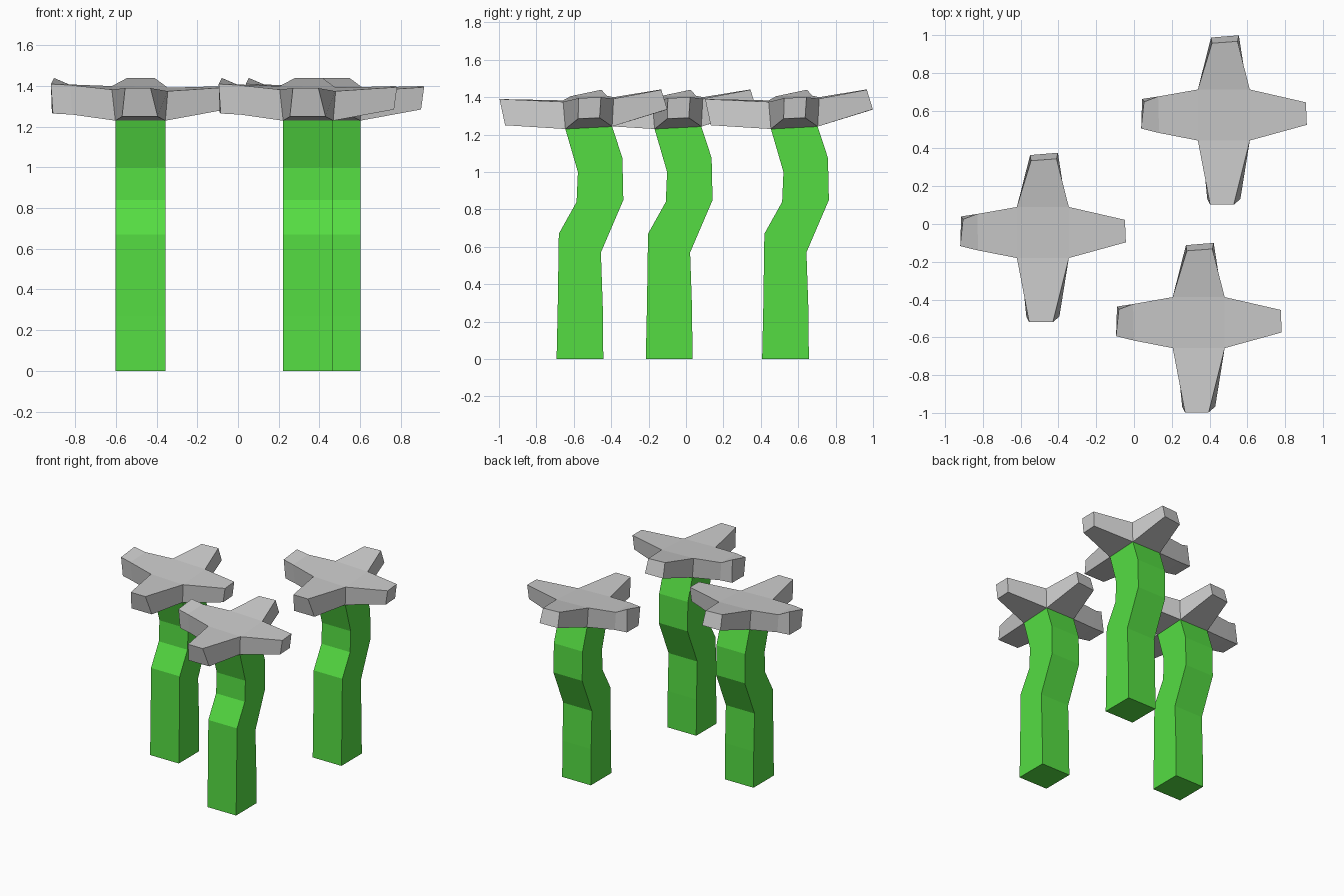
import bpy, bmesh

if "Cube" in bpy.data.objects:
    bpy.data.objects.remove(bpy.data.objects["Cube"])

green = bpy.data.materials.new("stem_green")
green.diffuse_color = (0.09, 0.72, 0.055, 1)
green.use_nodes = True
green.node_tree.nodes["Principled BSDF"].inputs["Base Color"].default_value = green.diffuse_color


def finish(name, bm, loc, mat=None):
    bmesh.ops.recalc_face_normals(bm, faces=bm.faces)
    mesh = bpy.data.meshes.new(name)
    bm.to_mesh(mesh)
    bm.free()
    if mat:
        mesh.materials.append(mat)
    obj = bpy.data.objects.new(name, mesh)
    obj.location = (*loc, 0)
    bpy.context.collection.objects.link(obj)


# Bent square stem: front (y, z), back (y, z) at each ring
RINGS = [((-.125, 0), (.125, 0)), ((-.119, .27), (.122, .28)),
         ((-.113, .67), (.112, .57)), ((-.018, .84), (.232, .85)),
         ((-.011, 1.0), (.227, 1.075)), ((-.078, 1.23), (.172, 1.243))]


def stem(name, loc):
    bm = bmesh.new()
    w = .123
    rings = [[bm.verts.new(p) for p in ((-w, *f), (w, *f), (w, *b), (-w, *b))]
             for f, b in RINGS]
    for lo, hi in zip(rings, rings[1:]):
        for i in range(4):
            j = (i + 1) % 4
            bm.faces.new((lo[i], lo[j], hi[j], hi[i]))
    bm.faces.new(rings[0])
    bm.faces.new(rings[-1])
    finish(name, bm, loc, green)


# Flower core corners, counter-clockwise from front left
CORE_TOP = [(-.14, -.09, 1.383), (.135, -.09, 1.375), (.135, .18, 1.392), (-.14, .18, 1.40)]
CORE_LOW = [(-.123, -.078, 1.23), (.123, -.078, 1.23), (.123, .172, 1.243), (-.123, .172, 1.243)]
# Petal sections (top a, top b, low b, low a), from core outward: front, right, back, left
PETALS = [
    [[(-.075, -.43, 1.39), (.05, -.43, 1.39), (.085, -.40, 1.25), (-.09, -.40, 1.25)]],
    [[(.437, -.007, 1.395), (.432, .112, 1.40), (.422, .105, 1.29), (.422, -.01, 1.285)]],
    [[(.07, .435, 1.44), (-.065, .425, 1.44), (-.07, .455, 1.33), (.077, .467, 1.335)]],
    [[(-.345, -.05, 1.405), (-.35, .143, 1.408), (-.335, .135, 1.265), (-.335, -.04, 1.26)],
     [(-.44, -.027, 1.41), (-.425, .115, 1.44), (-.435, .13, 1.27), (-.43, -.02, 1.265)]],
]


def flower(name, loc):
    bm = bmesh.new()
    top = [bm.verts.new(p) for p in CORE_TOP]
    low = [bm.verts.new(p) for p in CORE_LOW]
    bm.faces.new(top)
    bm.faces.new(low)
    for k, sections in enumerate(PETALS):
        a, b = (k, (k + 1) % 4) if k < 3 else (0, 3)
        prev = [top[a], top[b], low[b], low[a]]
        for sec in sections:
            cur = [bm.verts.new(p) for p in sec]
            for i in range(4):
                j = (i + 1) % 4
                bm.faces.new((prev[i], prev[j], cur[j], cur[i]))
            prev = cur
        bm.faces.new(prev)
    finish(name, bm, loc)


# Three identical plants
for n, loc in enumerate([(-.48, -.09), (.478, .532), (.345, -.567)], 1):
    stem(f"stem_{n}", loc)
    flower(f"flower_head_{n}", loc)
